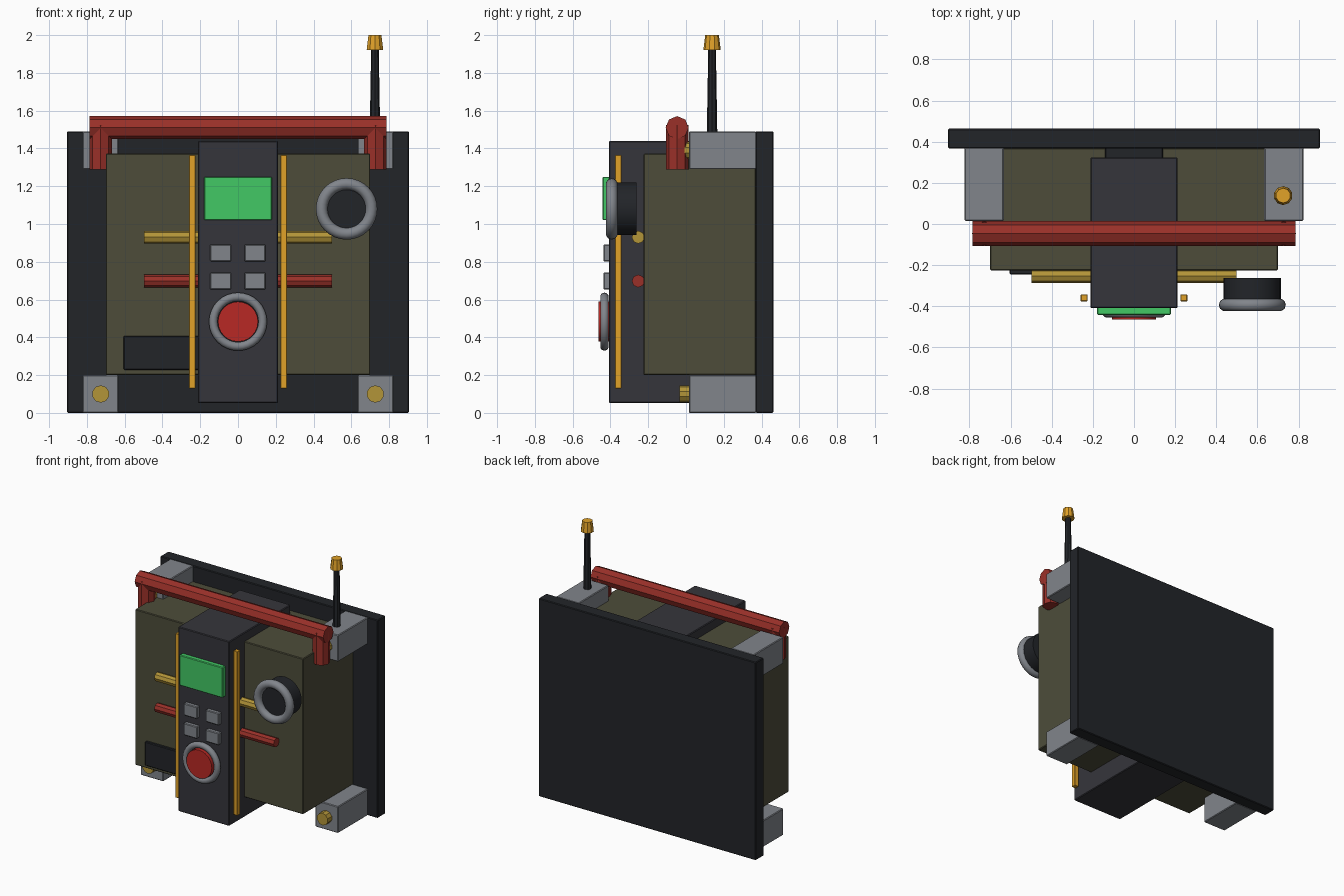
import bpy, math
from mathutils import Vector

if "Cube" in bpy.data.objects:
    bpy.data.objects.remove(bpy.data.objects["Cube"])

def mat(name, r, g, b):
    m = bpy.data.materials.new(name)
    m.diffuse_color = (r, g, b, 1)
    m.use_nodes = True
    m.node_tree.nodes["Principled BSDF"].inputs["Base Color"].default_value = m.diffuse_color
    return m

OLIVE = mat("olive", .075, .073, .042)
BLACK = mat("black", .016, .018, .022)
CHARCOAL = mat("charcoal", .036, .036, .044)
STEEL = mat("steel", .22, .235, .26)
RED = mat("red", .32, .03, .022)
BUTTON_RED = mat("button_red", .48, .022, .018)
GOLD = mat("gold", .75, .36, .022)
BRASS = mat("brass", .45, .30, .04)
GREEN = mat("green", .055, .58, .13)

def box(name, x, y, z, m, bevel=.005):
    """Box from (min, max) ranges with a slim chamfer."""
    c = [(a + b) / 2 for a, b in (x, y, z)]
    bpy.ops.mesh.primitive_cube_add(size=1, location=c)
    o = bpy.context.object
    o.name = name
    o.scale = [b - a for a, b in (x, y, z)]
    bpy.ops.object.transform_apply(location=False, rotation=False, scale=True)
    mod = o.modifiers.new("bevel", 'BEVEL')
    mod.width, mod.segments = bevel, 1
    o.data.materials.append(m)
    return o

def rod(name, a, b, r1, m, r2=None, sides=8, smooth=False):
    """Cylinder or cone running from point a to point b."""
    a, b = Vector(a), Vector(b)
    d = b - a
    bpy.ops.mesh.primitive_cone_add(vertices=sides, radius1=r1, radius2=r1 if r2 is None else r2,
                                    depth=d.length, location=(a + b) / 2)
    o = bpy.context.object
    o.name = name
    o.rotation_euler = d.to_track_quat('Z', 'Y').to_euler()
    o.data.materials.append(m)
    if smooth:
        bpy.ops.object.shade_smooth_by_angle(angle=math.radians(35))
    return o

def ring(name, loc, major, minor):
    bpy.ops.mesh.primitive_torus_add(location=loc, rotation=(math.pi / 2, 0, 0), major_radius=major,
                                     minor_radius=minor, major_segments=32, minor_segments=10)
    o = bpy.context.object
    o.name = name
    o.data.materials.append(STEEL)
    bpy.ops.object.shade_smooth_by_angle(angle=math.radians(60))

# Main volumes
box("back_plate", (-.905, .905), (.368, .463), (0, 1.49), BLACK)
box("body", (-.7, .7), (-.225, .37), (.2, 1.372), OLIVE)
box("center_column", (-.212, .212), (-.408, .323), (.052, 1.44), CHARCOAL)
box("rear_spine", (-.14, .14), (.30, .38), (.2, 1.40), BLACK)
box("name_plate", (-.605, -.2), (-.245, -.215), (.228, .408), BLACK)

# Corner brackets with bolts, handle posts, trim strips
for s, side in ((-1, "left"), (1, "right")):
    for z, level in ((0, "lower"), (1.29, "upper")):
        x = sorted((s * .633, s * .823))
        box(f"{level}_{side}_bracket", x, (.015, .372), (z, z + .2), STEEL)
        rod(f"{level}_{side}_bolt", (s * .727, .03, z + .1), (s * .727, -.035, z + .1), .046, BRASS, sides=10)
    rod(f"{side}_handle_post", (s * .727, -.047, 1.288), (s * .727, -.047, 1.525), .06, RED)
    x = sorted((s * .225, s * .259))
    box(f"{side}_trim_strip", x, (-.376, -.342), (.13, 1.365), GOLD, .003)
rod("handle_bar", (-.785, -.047, 1.51), (.785, -.047, 1.51), .061, RED)

# Cross rods on the body
rod("brass_cross_rod", (-.497, -.253, .93), (.497, -.253, .93), .034, BRASS)
rod("red_cross_rod", (-.497, -.253, .698), (.497, -.253, .698), .034, RED)

# Screen and keypad
box("screen", (-.18, .18), (-.442, -.40), (1.02, 1.25), GREEN)
for x in (-.092, .09):
    for z in (.847, .698):
        box("keypad_button", (x - .056, x + .056), (-.437, -.40), (z - .045, z + .045), STEEL)

# Large push button
rod("push_button", (0, -.40, .483), (0, -.463, .483), .106, BUTTON_RED, sides=24, smooth=True)
ring("push_button_ring", (0, -.432, .483), .131, .023)

# Round dial
rod("dial_drum", (.575, -.262, 1.08), (.575, -.385, 1.08), .139, BLACK, sides=24, smooth=True)
ring("dial_ring", (.575, -.393, 1.08), .132, .031)

# Antenna
rod("antenna_mast", (.725, .138, 1.47), (.725, .138, 1.94), .028, BLACK, r2=.02)
rod("antenna_tip", (.725, .138, 1.922), (.725, .138, 2.0), .046, GOLD, r2=.036, sides=10)
